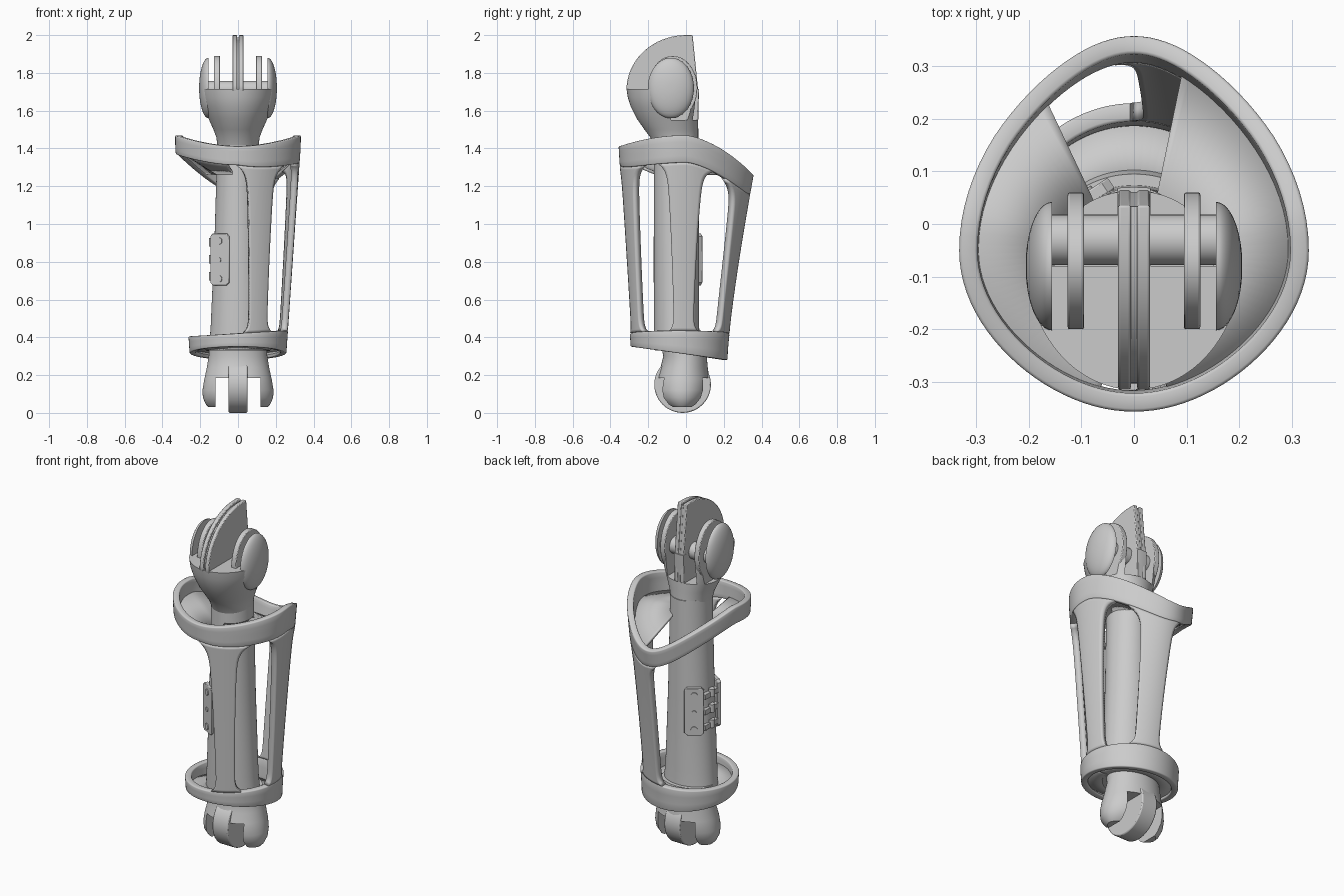
import bpy, bmesh
from math import sin, cos, pi, radians, exp
from mathutils import Vector

if "Cube" in bpy.data.objects:
    bpy.data.objects.remove(bpy.data.objects["Cube"])


def make(name, verts, faces, bevel=0, thick=0, recalc=True, planes=()):
    bm = bmesh.new()
    vs = [bm.verts.new(v) for v in verts]
    for f in faces:
        bm.faces.new([vs[i] for i in f])
    if recalc:
        bmesh.ops.recalc_face_normals(bm, faces=bm.faces)
    for co, no in planes:  # keep the side the normal points away from, and cap it
        bmesh.ops.bisect_plane(bm, geom=bm.verts[:] + bm.edges[:] + bm.faces[:],
                               plane_co=co, plane_no=no, clear_outer=True)
        bmesh.ops.holes_fill(bm, edges=[e for e in bm.edges if e.is_boundary], sides=0)
        bmesh.ops.recalc_face_normals(bm, faces=bm.faces)
    me = bpy.data.meshes.new(name)
    bm.to_mesh(me)
    bm.free()
    ob = bpy.data.objects.new(name, me)
    bpy.context.collection.objects.link(ob)
    if thick:
        m = ob.modifiers.new("thickness", 'SOLIDIFY')
        m.thickness, m.offset = thick, -1
    if bevel:
        m = ob.modifiers.new("bevel", 'BEVEL')
        m.width, m.segments, m.limit_method, m.angle_limit = bevel, 2, 'ANGLE', radians(50)
    smooth(ob)


def smooth(ob):
    bpy.ops.object.select_all(action='DESELECT')
    ob.select_set(True)
    bpy.context.view_layer.objects.active = ob
    bpy.ops.object.shade_smooth_by_angle(angle=radians(35))


def loft(name, rings, planes=(), n=96):
    """rings: (z, centre y, rx, ry, extra depth at the front)"""
    v, f = [], []
    for z, cy, rx, ry, extra in rings:
        for i in range(n):
            a = 2 * pi * i / n
            v.append((rx * cos(a), cy + (ry + (extra if sin(a) < 0 else 0)) * sin(a), z))
    for j in range(len(rings) - 1):
        f += [(j*n + i, j*n + (i+1) % n, (j+1)*n + (i+1) % n, (j+1)*n + i) for i in range(n)]
    f += [tuple(range(n)), tuple(range((len(rings)-1)*n, len(rings)*n))]
    make(name, v, f, planes=planes)


def slab(x0, x1):
    return [((x0, 0, 0), (-1, 0, 0)), ((x1, 0, 0), (1, 0, 0))]


def plate(name, prof, x0, x1, bevel=.004):
    n = len(prof)
    v = [(x, y, z) for x in (x0, x1) for y, z in prof]
    f = [tuple(range(n)), tuple(range(n, 2*n))]
    make(name, v, f + [(i, (i+1) % n, n + (i+1) % n, n + i) for i in range(n)], bevel)


def oval(cy, cz, ry, rz, n=48):
    return [(cy + ry*cos(2*pi*i/n), cz + rz*sin(2*pi*i/n)) for i in range(n)]


def cylinder(name, p, q, r, n=32):
    p, q = Vector(p), Vector(q)
    bpy.ops.mesh.primitive_cylinder_add(vertices=n, radius=r, depth=(q-p).length, location=(p+q)/2)
    ob = bpy.context.object
    ob.name = name
    ob.rotation_euler = (q-p).to_track_quat('Z', 'Y').to_euler()
    smooth(ob)


# shell surface: egg at the top blending to a circle at the bottom
def skin(a, z, inset=0):
    t = min(1.03, max(0, (z - .3) / 1.08))
    s, c = sin(a), cos(a)
    if s > 0:
        t = t ** (1 + .25*s)
    top = (.33*c*(1 - (.3 if s > 0 else .12)*s*s), -.05 + (.43 if s > 0 else .305)*s)
    low = (.255*c, -.035 + .255*s)
    x, y = (low[k] + (top[k]-low[k])*t for k in (0, 1))
    return (x - inset*c, y - inset*s, z)


def up_top(a):
    y = skin(a, 1.4)[1]
    return 1.47 - (.06*(y/.36)**2 if y < 0 else .19*(y/.36)**1.5)


def up_low(a):
    return up_top(a) - .1 - .045*max(0, cos(a))


def low_top(a):
    return .42 + .015*cos(a)


def low_low(a):
    return .315 - .035*sin(a)


def patch(name, a0, a1, zlo, zhi, na, nz, closed=False, bevel=.006):
    v, f = [], []
    cols = na if closed else na + 1
    for j in range(nz + 1):
        s = j / nz
        for i in range(cols):
            a = a0(s) + (a1(s) - a0(s)) * i / na
            v.append(skin(a, zlo(a) + (zhi(a) - zlo(a)) * s))
    for j in range(nz):
        for i in range(na):
            k = (i + 1) % cols
            f.append((j*cols + i, j*cols + k, (j+1)*cols + k, (j+1)*cols + i))
    make(name, v, f, bevel, .035, False)


# rings of the outer shell
full = (lambda s: 0, lambda s: 2*pi)
patch("upper_ring", *full, up_low, up_top, 96, 4, True)
patch("lower_ring", *full, low_low, low_top, 96, 3, True)


# ribs joining the rings, flared where they meet them
def rib(name, mid, half, flare):
    w = lambda s: radians(half + flare*(exp(-(1-s)/.04) + .6*exp(-s/.025)) + 4*s*s)
    patch(name, lambda s: radians(mid) - w(s), lambda s: radians(mid) + w(s),
          low_top, up_low, 12, 60, bevel=0)


rib("front_rib", -65, 11, 12)
rib("side_rib", 5, 11, 9)
rib("back_rib", 70, 15, 11)


# sloping webs from shaft to upper ring, and floor of lower ring
def web(name, d0, d1, inner, outer, n=40):
    v = []
    for i in range(n + 1):
        a = radians(d0 + (d1-d0)*i/n)
        v += [inner(a), outer(a)]
    make(name, v, [(2*i, 2*i+1, 2*i+3, 2*i+2) for i in range(n)], 0, .015, False)


for nm, d0, d1, z in (("right_web", -76, 66, 1.36), ("left_web", 132, 256, 1.27)):
    web(nm, d0, d1, lambda a: (.1*cos(a), -.05 + .1*sin(a), z),
        lambda a: skin(a, up_low(a) + .03, .02))
web("lower_floor", 0, 360, lambda a: (.1*cos(a), -.04 + .1*sin(a), .345),
    lambda a: skin(a, low_low(a) + .03, .02), 72)

# shaft
loft("shaft", [(.33, -.045, .155, .12, 0), (.45, -.05, .145, .12, 0),
               (.9, -.05, .125, .12, 0), (1.3, -.05, .113, .12, 0), (1.45, -.05, .11, .12, 0)])

# lower knuckle: solid neck with two ears and a disc below
knuckle = [(.03, -.02, .155, .075, 0), (.045, -.02, .17, .1, 0), (.08, -.02, .186, .128, 0),
           (.12, -.018, .188, .14, 0), (.17, -.015, .18, .14, 0), (.24, -.01, .165, .125, 0),
           (.3, -.005, .155, .115, 0), (.37, -.02, .152, .115, 0)]
above, below = ((0, 0, .185), (0, 0, -1)), ((0, 0, .185), (0, 0, 1))
loft("knuckle_neck", knuckle, [above])
for x0, x1 in ((-.3, -.12), (.12, .3)):
    loft("knuckle_ear", knuckle, [below] + slab(x0, x1))
plate("knuckle_disc", oval(-.018, .15, .15, .15), -.05, .05, .006)

# upper head bowl: whole in front, slotted at the rear
bowl = [(1.41, -.05, .108, .118, 0), (1.46, -.055, .115, .12, .015), (1.5, -.06, .13, .125, .035),
        (1.56, -.067, .157, .13, .065), (1.62, -.07, .183, .135, .087), (1.67, -.07, .199, .138, .1),
        (1.715, -.07, .205, .14, .105)]
rear = ((0, -.08, 0), (0, -1, 0))
loft("bowl_front", bowl, [((0, -.08, 0), (0, 1, 0))])
loft("bowl_rear", bowl, [rear, ((0, 0, 1.55), (0, 0, 1))])
for x0, x1 in ((-.3, -.157), (-.126, -.095), (-.031, .031), (.095, .126), (.157, .3)):
    loft("bowl_wall", bowl, [rear, ((0, 0, 1.55), (0, 0, -1))] + slab(x0, x1))

# central split fin
arc = [(-.315*cos(i*pi/40), 1.71 + .29*sin(i*pi/40)) for i in range(20)]
fin = [(-.2, 1.57), (-.28, 1.65)] + arc + [(.035, 2.0), (.05, 1.85), (.065, 1.7), (.065, 1.55)]
for x0, x1 in ((-.03, -.006), (.006, .03)):
    plate("fin_half", fin, x0, x1)
plate("fin_core", [(-.02 + (y+.02)*.96, 1.7 + (z-1.7)*.96) for y, z in fin], -.007, .007, 0)

# side plates, rounded ears and axle
N = 12
for s in (-1, 1):
    plate("side_plate", oval(-.07, 1.72, .13, .17), min(s*.095, s*.126), max(s*.095, s*.126))
    v = [(s*(.156 + .05*sin(j*pi/2/N)), y, z) for j in range(N)
         for y, z in oval(-.08, 1.72, .122*cos(j*pi/2/N), .16*cos(j*pi/2/N))]
    f = [(j*48+i, j*48+(i+1) % 48, j*48+48+(i+1) % 48, j*48+48+i) for j in range(N-1) for i in range(48)]
    make("ear", v, f + [tuple(range(48)), tuple(range(48*N-48, 48*N))])
cylinder("head_axle", (-.165, -.03, 1.71), (.165, -.03, 1.71), .048)


# hinge on the left of the shaft
def leaf(name, p, q):
    p, q = Vector(p), Vector(q)
    d, w = (q-p).normalized(), (q-p).length
    nrm = Vector((d.y, -d.x, 0))
    if nrm.dot((p+q)/2 - Vector((0, -.05, 0))) < 0:
        nrm = -nrm
    pts = [p + d*u + Vector((0, 0, z)) for u, z in (
        (0, .69), (.015, .675), (w-.015, .675), (w, .69),
        (w, .935), (w-.015, .95), (.015, .95), (0, .935))]
    f = [tuple(range(8)), tuple(range(8, 16))] + [(i, (i+1) % 8, 8+(i+1) % 8, 8+i) for i in range(8)]
    make(name, pts + [c - nrm*.025 for c in pts], f, .003)
    for z, r in ((.91, .018), (.81, .012), (.71, .018)):
        c = (p+q)/2 + Vector((0, 0, z))
        cylinder("screw", c - nrm*.01, c + nrm*.005, r, 20)


leaf("hinge_leaf_back", (-.05, .088, 0), (-.138, .03, 0))
leaf("hinge_leaf_front", (-.05, -.172, 0), (-.148, -.115, 0))
for z in (.70, .79, .88):
    cylinder("hinge_knuckle", (-.135, -.045, z), (-.135, -.045, z + .045), .018, 20)
    plate("hinge_tab", [(-.115, z), (.02, z), (.02, z+.03), (-.115, z+.03)], -.14, -.115, .002)
